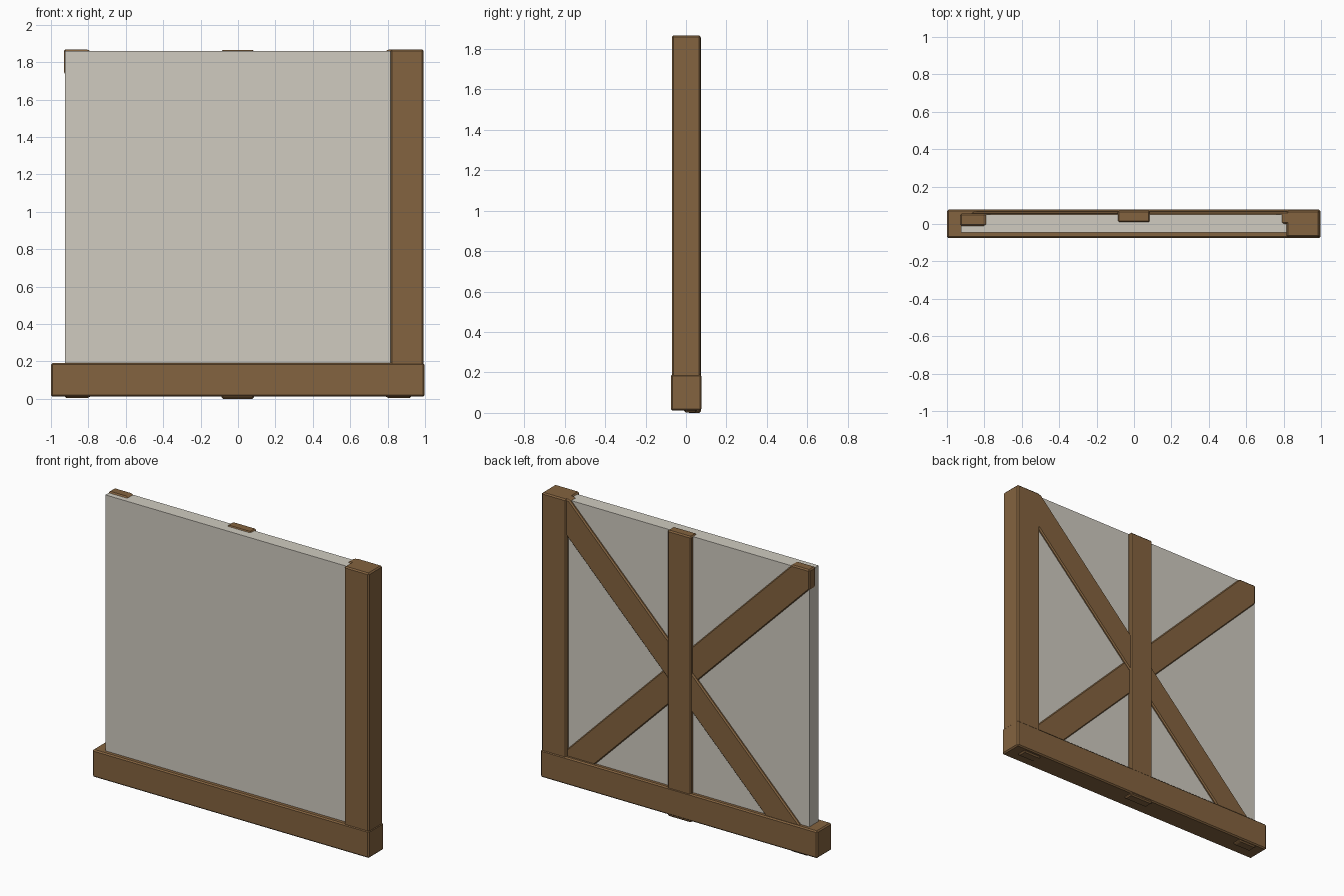
import bpy, bmesh

if "Cube" in bpy.data.objects:
    bpy.data.objects.remove(bpy.data.objects["Cube"])

def material(name, color):
    m = bpy.data.materials.new(name)
    m.diffuse_color = color
    m.use_nodes = True
    m.node_tree.nodes["Principled BSDF"].inputs["Base Color"].default_value = m.diffuse_color
    return m

wood = material("wood", (0.23, 0.125, 0.05, 1))
plaster = material("plaster", (0.63, 0.60, 0.53, 1))

def slab(name, outline, y0, y1, mat, bevel=0.008):
    """Extrude an x-z outline between two depths, with softened edges."""
    bm = bmesh.new()
    face = bm.faces.new([bm.verts.new((x, y0, z)) for x, z in outline])
    ext = bmesh.ops.extrude_face_region(bm, geom=[face])
    for v in ext["geom"]:
        if isinstance(v, bmesh.types.BMVert):
            v.co.y = y1
    bmesh.ops.recalc_face_normals(bm, faces=bm.faces)
    mesh = bpy.data.meshes.new(name)
    bm.to_mesh(mesh)
    bm.free()
    mesh.materials.append(mat)
    ob = bpy.data.objects.new(name, mesh)
    bpy.context.collection.objects.link(ob)
    if bevel:
        mod = ob.modifiers.new("soft_edges", "BEVEL")
        mod.width = bevel
        mod.segments = 1
    return ob

def rect(x0, x1, z0, z1):
    return [(x0, z0), (x1, z0), (x1, z1), (x0, z1)]

# Sill beam and corner post
slab("sill_beam", rect(-1.0, 0.997, 0.012, 0.19), -0.075, 0.077, wood)
slab("corner_post", rect(0.815, 0.993, 0.02, 1.868), -0.07, 0.072, wood)

# Plaster infill
slab("plaster_panel", rect(-0.925, 0.818, 0.10, 1.86), -0.045, 0.05, plaster, 0)

# Middle stud
slab("middle_stud", rect(-0.087, 0.085, 0.0, 1.866), 0.008, 0.073, wood)

# Crossed braces, trimmed flush at their ends
brace = [(-0.93, 1.74), (-0.93, 1.868), (-0.80, 1.868),
         (0.925, 0.13), (0.925, 0.003), (0.80, 0.003)]
slab("brace_falling", brace, -0.01, 0.056, wood)
slab("brace_rising", [(-x, z) for x, z in brace], 0.0, 0.066, wood)
